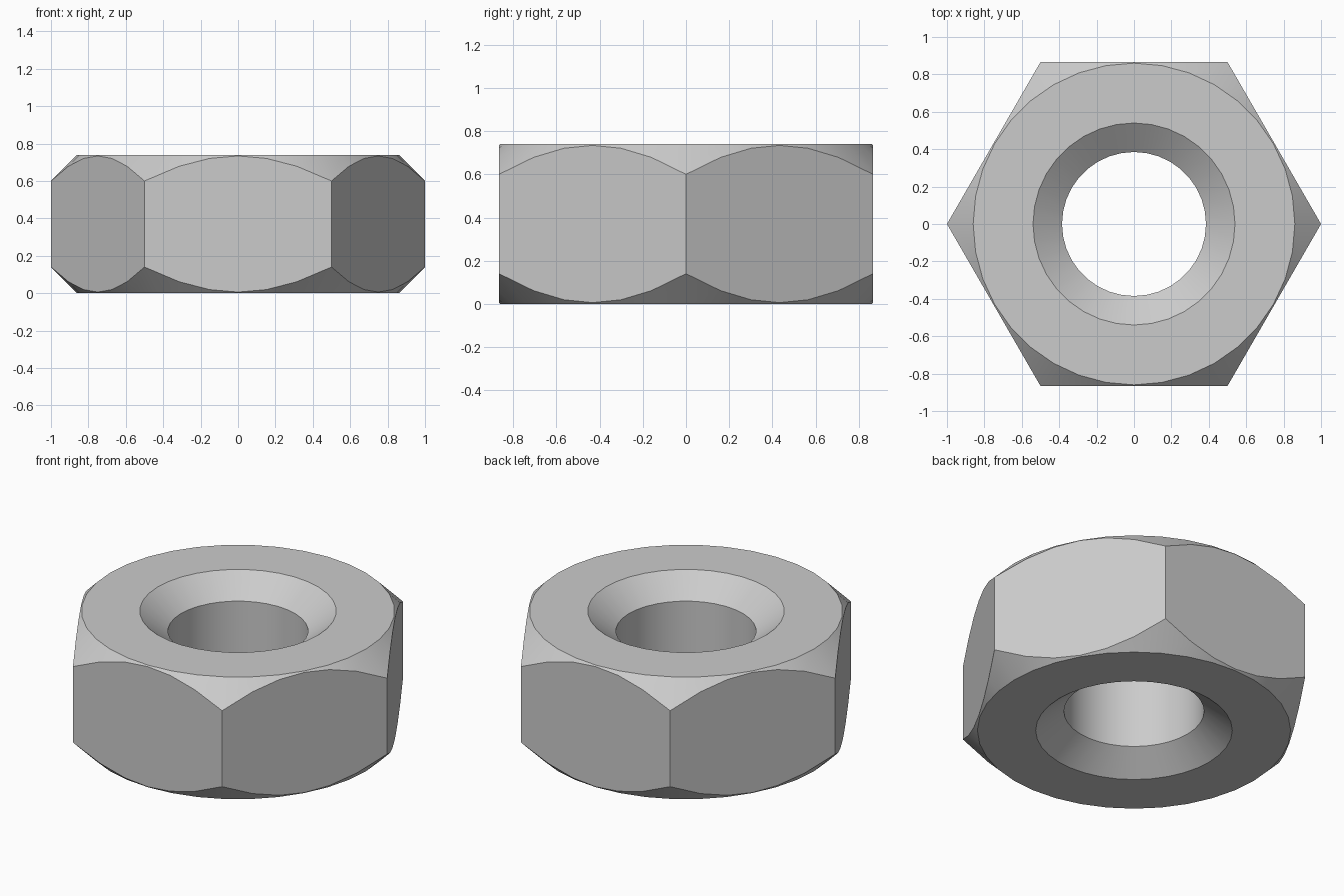
import bpy, bmesh, math

if "Cube" in bpy.data.objects:
    bpy.data.objects.remove(bpy.data.objects["Cube"])

SEGS = 36            # 10 degree steps, so hexagon corners land on vertices
HEIGHT = 0.74
BORE, SINK, SINK_DEPTH = 0.385, 0.54, 0.12
FACE = 0.86          # flat circle inside the corner chamfer
APOTHEM = math.sqrt(3) / 2


def hex_radius(a):
    return APOTHEM / math.cos(a % (math.pi / 3) - math.pi / 6)


def half_profile(a):
    """Distance from axis and depth below the end face, from bore to flat."""
    r = hex_radius(a)
    return [(BORE, SINK_DEPTH), (SINK, 0), (FACE, 0), (r, r - FACE)]


bm = bmesh.new()
columns = []
for i in range(SEGS):
    a = 2 * math.pi * i / SEGS
    half = half_profile(a)
    # bottom half, then its mirror for the top
    pts = half + [(r, HEIGHT - d) for r, d in reversed(half)]
    columns.append([bm.verts.new((r * math.cos(a), r * math.sin(a), z)) for r, z in pts])

# skin neighbouring columns, closing the bore
for i, c in enumerate(columns):
    n = columns[(i + 1) % SEGS]
    for j in range(len(c)):
        k = (j + 1) % len(c)
        bm.faces.new((c[j], n[j], n[k], c[k]))
bmesh.ops.recalc_face_normals(bm, faces=bm.faces)

mesh = bpy.data.meshes.new("hex_nut")
bm.to_mesh(mesh)
bm.free()
nut = bpy.data.objects.new("hex_nut", mesh)
bpy.context.collection.objects.link(nut)

# smooth cones and bore, crisp edges
bpy.context.view_layer.objects.active = nut
nut.select_set(True)
bpy.ops.object.shade_smooth_by_angle(angle=math.radians(30))
